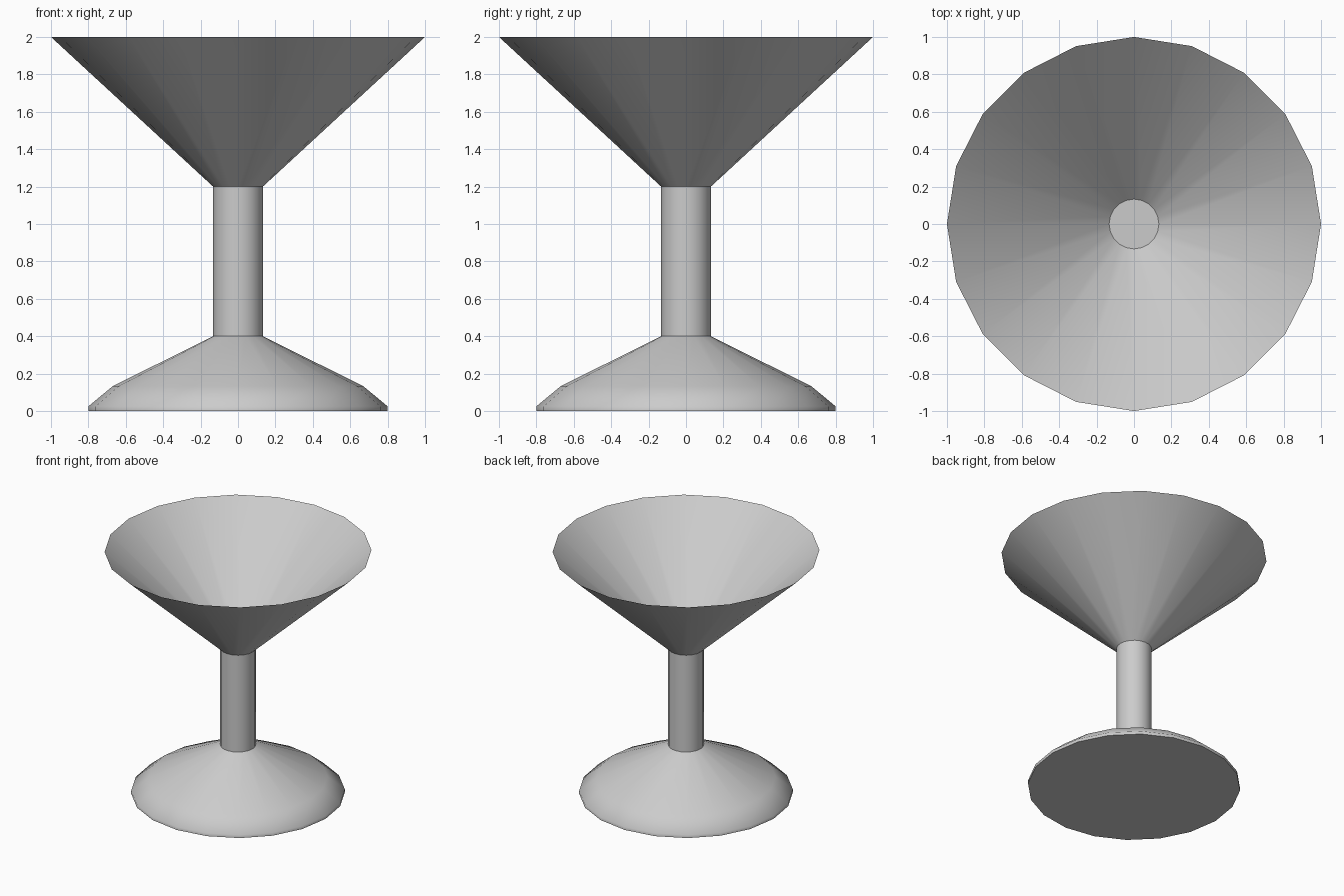
import bpy
import bmesh
from math import cos, sin, radians, tau

SIDES = 20

cube = bpy.data.objects.get("Cube")
if cube:
    bpy.data.objects.remove(cube, do_unlink=True)

# Single pale grey material
grey = bpy.data.materials.new("pale_grey")
grey.use_nodes = True
colour = (0.6, 0.6, 0.6, 1.0)
grey.diffuse_color = colour
grey.node_tree.nodes["Principled BSDF"].inputs["Base Color"].default_value = colour


def lathe(name, profile, cap_bottom=False, cap_top=False, angle=60):
    """Turn a (radius, height) profile, listed bottom to top, around z."""
    bm = bmesh.new()
    rings = [[bm.verts.new((r * cos(tau * i / SIDES), r * sin(tau * i / SIDES), z))
              for i in range(SIDES)] for r, z in profile]
    for low, high in zip(rings, rings[1:]):
        for i in range(SIDES):
            j = (i + 1) % SIDES
            bm.faces.new((low[i], low[j], high[j], high[i]))
    if cap_bottom:
        bm.faces.new(rings[0][::-1])
    if cap_top:
        bm.faces.new(rings[-1])
    mesh = bpy.data.meshes.new(name)
    bm.to_mesh(mesh)
    bm.free()
    mesh.materials.append(grey)
    obj = bpy.data.objects.new(name, mesh)
    bpy.context.collection.objects.link(obj)
    bpy.ops.object.select_all(action="DESELECT")
    obj.select_set(True)
    bpy.context.view_layer.objects.active = obj
    bpy.ops.object.shade_smooth_by_angle(angle=radians(angle))
    return obj


STEM = 0.133

# Domed foot with a thin upright rim
lathe("foot", [(0.8, 0), (0.8, 0.025), (0.67, 0.133), (STEM, 0.4)], cap_bottom=True)

# Straight stem, whose top is the floor of the bowl
lathe("stem", [(STEM, 0.4), (STEM, 1.2)], cap_top=True)

# Open, thin-walled conical bowl
lathe("bowl", [(STEM, 1.2), (1.0, 2.0)])
